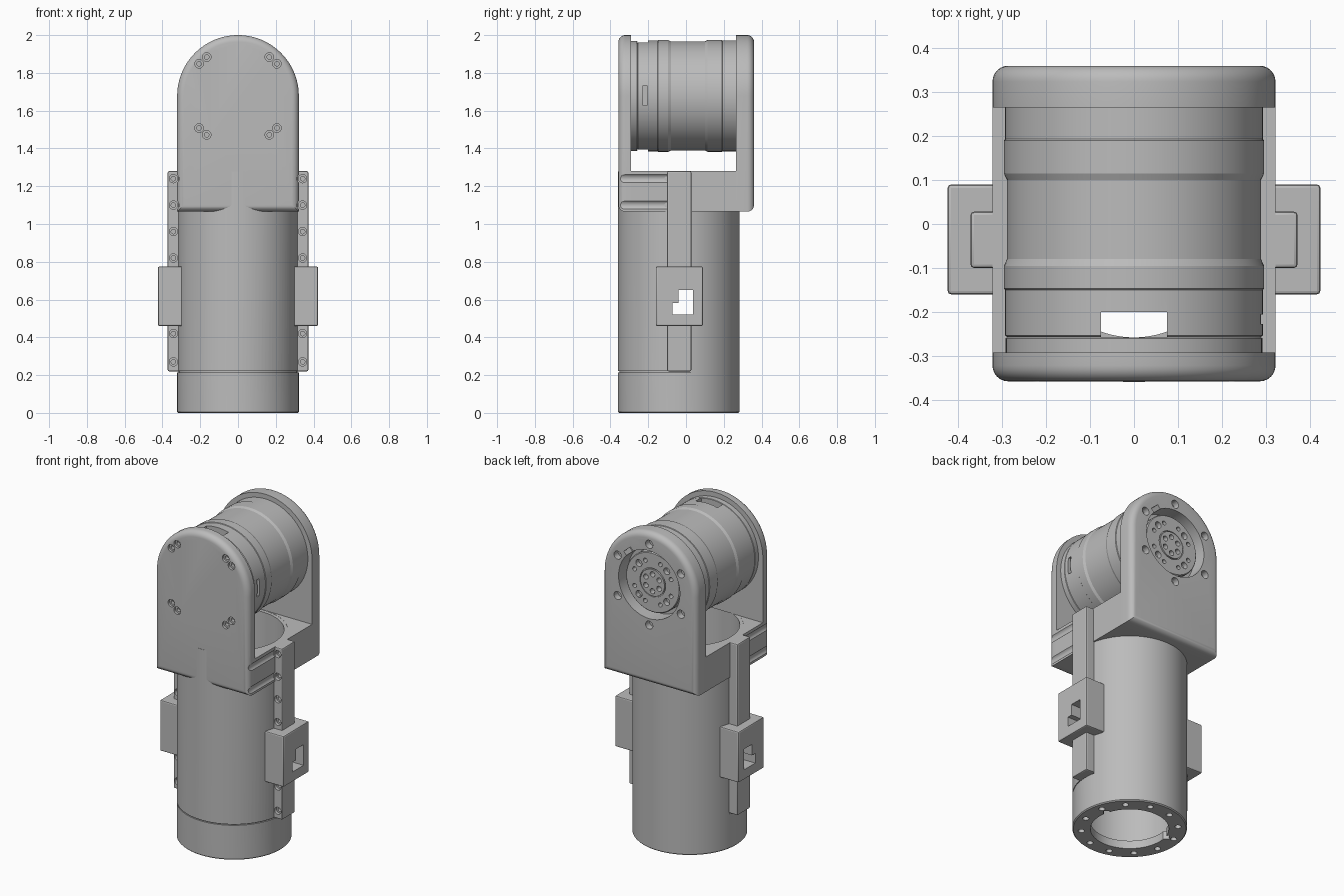
import bpy, bmesh
from math import sin, cos, pi, radians
from mathutils import Matrix, Vector

cube = bpy.data.objects.get("Cube")
if cube:
    bpy.data.objects.remove(cube, do_unlink=True)

grey = bpy.data.materials.new("machined_grey")
grey.use_nodes = True
grey.diffuse_color = (0.5, 0.5, 0.5, 1)
grey.node_tree.nodes["Principled BSDF"].inputs["Base Color"].default_value = (0.5, 0.5, 0.5, 1)

AXIS = {"X": Matrix.Rotation(pi / 2, 4, "Y"), "Y": Matrix.Rotation(-pi / 2, 4, "X"), "Z": Matrix()}
HALF_W = 0.322
TUBE_Y, HINGE_Z, YOKE_Z = -0.038, 2 - HALF_W, 1.065
FRONT, BACK = -0.358, 0.36
parts = []


def finish(name, bm):
    bmesh.ops.recalc_face_normals(bm, faces=bm.faces)
    mesh = bpy.data.meshes.new(name)
    bm.to_mesh(mesh)
    bm.free()
    obj = bpy.data.objects.new(name, mesh)
    bpy.context.collection.objects.link(obj)
    parts.append(obj)
    return obj


def box(name, lo, hi, bevel=0):
    bm = bmesh.new()
    bmesh.ops.create_cube(bm, size=1)
    lo, hi = Vector(lo), Vector(hi)
    for v in bm.verts:
        v.co = (lo + hi) / 2 + v.co * (hi - lo)
    if bevel:
        bmesh.ops.bevel(bm, geom=bm.edges[:], offset=bevel, segments=2, profile=0.5, affect="EDGES")
    return finish(name, bm)


def cyl(name, loc, r, depth, axis, sides=20):
    bm = bmesh.new()
    bmesh.ops.create_cone(bm, cap_ends=True, segments=sides, radius1=r, radius2=r, depth=depth,
                          matrix=Matrix.Translation(loc) @ AXIS[axis])
    return finish(name, bm)


def lathe(name, profile, loc, axis, steps=96):
    # closed profile of (radius, height) points spun about the axis
    bm = bmesh.new()
    vs = [bm.verts.new((r, 0, h)) for r, h in profile]
    es = [bm.edges.new((vs[i - 1], vs[i])) for i in range(len(vs))]
    bmesh.ops.spin(bm, geom=vs + es, cent=(0, 0, 0), axis=(0, 0, 1), angle=2 * pi, steps=steps)
    bmesh.ops.remove_doubles(bm, verts=bm.verts, dist=1e-5)
    bmesh.ops.transform(bm, matrix=Matrix.Translation(loc) @ AXIS[axis], verts=bm.verts)
    return finish(name, bm)


def arched_plate(name, inner, outer, fillet):
    # arch outline lofted along y, shrinking through a quarter round at the outer face
    out = 1 if outer > inner else -1
    sections = [(inner, 0)]
    for i in range(7):
        a = pi / 2 * i / 6
        sections.append((outer - out * fillet * (1 - sin(a)), fillet * (1 - cos(a))))
    bm = bmesh.new()
    loops = []
    for y, inset in sections:
        r = HALF_W - inset
        outline = [(-r, YOKE_Z + inset), (r, YOKE_Z + inset)]
        outline += [(r * cos(pi * i / 48), HINGE_Z + r * sin(pi * i / 48)) for i in range(49)]
        loops.append([bm.verts.new((x, y, z)) for x, z in outline])
    for a, b in zip(loops, loops[1:]):
        for i in range(len(a)):
            bm.faces.new((a[i - 1], a[i], b[i], b[i - 1]))
    bm.faces.new(loops[0])
    bm.faces.new(loops[-1])
    return finish(name, bm)


def cut(targets, cutters):
    for t in targets:
        for c in cutters:
            mod = t.modifiers.new("cut", "BOOLEAN")
            mod.operation, mod.solver, mod.object = "DIFFERENCE", "EXACT", c
            dg = bpy.context.evaluated_depsgraph_get()
            mesh = bpy.data.meshes.new_from_object(t.evaluated_get(dg))
            t.modifiers.clear()
            t.data = mesh
    for c in cutters:
        parts.remove(c)
        bpy.data.objects.remove(c, do_unlink=True)


def ring(count, r, start=0):
    return [(r * cos(radians(start) + 2 * pi * i / count), r * sin(radians(start) + 2 * pi * i / count))
            for i in range(count)]


def connector(s):
    # stepped opening through one side, from inside the tube outwards
    x0, x1 = sorted((s * 0.2, s * 0.5))
    return [box("connector_low", (x0, -0.072, 0.522), (x1, 0.036, 0.582)),
            box("connector_high", (x0, -0.04, 0.55), (x1, 0.036, 0.65))]


# hollow lower tube with an inward lip at the bottom
tube = lathe("lower_tube", [(0.22, 0), (HALF_W - 0.006, 0), (HALF_W, 0.006), (HALF_W, 1.279), (0.28, 1.279),
                            (0.28, 0.05), (0.22, 0.05)], (0, TUBE_Y, 0), "Z")
for s in (1, -1):
    cut([tube], connector(s))

# seam round the front half of the tube
seam = lathe("seam_cutter", [(0.314, 0.215), (0.335, 0.215), (0.335, 0.221), (0.314, 0.221)],
             (0, TUBE_Y, 0), "Z")
cut([seam], [box("seam_trim", (-1, 0.026, 0), (1, 1, 1))])
cut([tube], [seam])

# base screw holes and keyways
cut([tube], [cyl("hole", (x, y + TUBE_Y, 0), 0.018, 0.05, "Z") for x, y in ring(12, 0.272, 15)])
for deg in (15, 165):
    cut([tube], [cyl("keyway", (0.225 * cos(radians(deg)), TUBE_Y + 0.225 * sin(radians(deg)), 0.03),
                     0.025, 0.1, "Z", 4)])

# yoke: arched front and back plates joined by a block
front = arched_plate("front_plate", -0.292, FRONT, 0.036)
back = arched_plate("back_plate", 0.265, BACK, 0.036)
block = box("yoke_block", (-HALF_W, -0.292, YOKE_Z), (HALF_W, 0.265, 1.28))
cut([front, block], [cyl("bore", (0, TUBE_Y, 1.1), 0.3, 0.36, "Z", 96)])
cut([front, block], [cyl("driver_channel", (s * 0.34, -0.25, z), 0.028, 0.3, "Y")
                     for s in (-1, 1) for z in (1.1, 1.24)])

# counterbored screw pairs on the front plate
for sx in (-1, 1):
    for sz in (-1, 1):
        for dx, dz in ((0.166, 0.206), (0.206, 0.17)):
            p = (sx * dx, FRONT, HINGE_Z + sz * dz)
            cut([front], [cyl("counterbore", p, 0.023, 0.03, "Y")])
            cut([front], [cyl("pilot", p, 0.012, 0.07, "Y")])

# flange opening, notch and screw holes on the back plate
cut([back], [cyl("opening", (0, 0.3, HINGE_Z), 0.21, 0.3, "Y", 72)])
notch = box("notch", (0.18, 0.3, -0.03), (0.235, 0.4, 0.03))
notch.data.transform(Matrix.Translation((0, 0, HINGE_Z)) @ Matrix.Rotation(radians(-50), 4, "Y"))
cut([back], [notch])
for x, z in ring(6, 0.25, 30):
    cut([back], [cyl("counterbore", (x, BACK, HINGE_Z + z), 0.025, 0.08, "Y")])
    cut([back], [cyl("pilot", (x, 0.33, HINGE_Z + z), 0.012, 0.06, "Y")])

# stepped motor barrel with a window and a side slot
barrel = lathe("motor_barrel", [(0, -0.293), (0.292, -0.293), (0.292, -0.26), (0.288, -0.257), (0.293, -0.254),
                                (0.293, -0.15), (0.296, -0.147), (0.296, -0.095), (0.289, -0.08), (0.289, 0.1),
                                (0.296, 0.115), (0.296, 0.19), (0.293, 0.193), (0.293, 0.266), (0, 0.266)],
               (0, 0, HINGE_Z), "Y")
cut([barrel], [box("window", (-0.075, -0.258, 1), (0.075, -0.2, 2.2))])
cut([barrel], [box("slot", (0.265, -0.228, HINGE_Z - 0.05), (0.35, -0.206, HINGE_Z + 0.055))])

# output flange with bolt circles
flange = lathe("output_flange", [(0, 0.25), (0.185, 0.25), (0.185, 0.32), (0.18, 0.325), (0.088, 0.325),
                                 (0.088, 0.318), (0.082, 0.318), (0.082, 0.328), (0, 0.328)],
               (0, 0, HINGE_Z), "Y", 64)
holes = [(p, 0.021) for p in ring(4, 0.135, 45)] + [(p, 0.013) for p in ring(8, 0.135, 22.5)]
holes += [(p, 0.016) for p in ring(6, 0.052, 30)]
cut([flange], [cyl("hole", (x, 0.325, HINGE_Z + z), r, 0.06, "Y") for (x, z), r in holes])

# side rails with screws, and side boxes
for s, label in ((1, "left"), (-1, "right")):
    x0, x1 = sorted((s * 0.3, s * 0.372))
    rail = box(label + "_rail", (x0, -0.1, 0.22), (x1, 0.028, 1.28), 0.008)
    x0, x1 = sorted((s * 0.285, s * 0.424))
    side_box = box(label + "_side_box", (x0, -0.16, 0.46), (x1, 0.09, 0.775), 0.008)
    cut([rail, side_box], connector(s))
    for z in (0.27, 0.42, 0.82, 0.96, 1.1, 1.24):
        cut([rail], [cyl("counterbore", (s * 0.342, -0.1, z), 0.022, 0.04, "Y")])
        cut([rail], [cyl("pilot", (s * 0.342, -0.07, z), 0.012, 0.06, "Y")])

# shared material and shading
for obj in parts:
    obj.data.materials.clear()
    obj.data.materials.append(grey)
    for poly in obj.data.polygons:
        poly.material_index = 0
    obj.data.shade_smooth()
    obj.data.set_sharp_from_angle(angle=radians(22))
